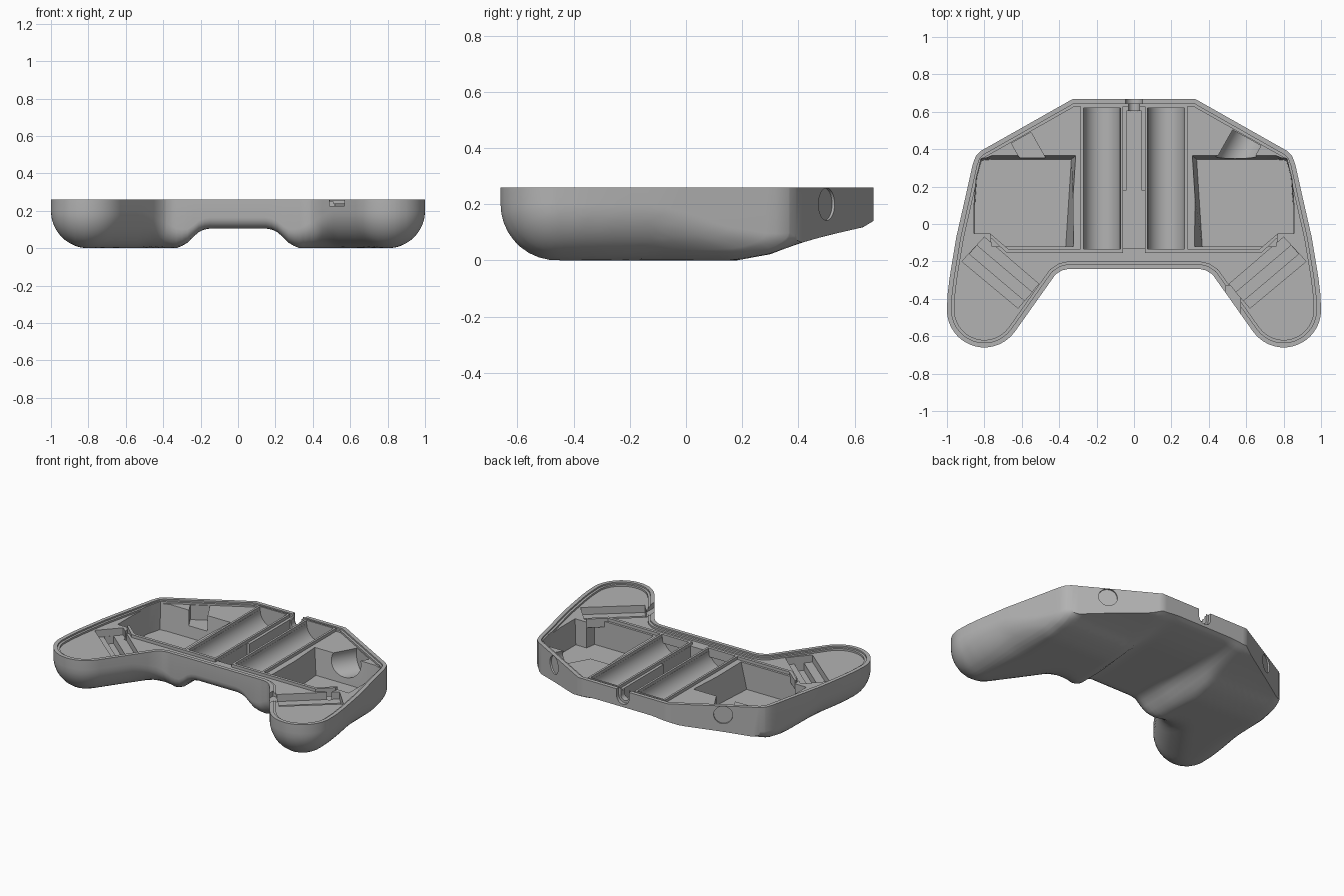
import bpy, bmesh, math
from mathutils import Vector

cube = bpy.data.objects.get("Cube")
if cube:
    bpy.data.objects.remove(cube, do_unlink=True)

TOP = 0.26
grey = bpy.data.materials.new("plain grey plastic")
grey.use_nodes = True
grey.diffuse_color = (0.45, 0.45, 0.45, 1)
grey.node_tree.nodes["Principled BSDF"].inputs["Base Color"].default_value = grey.diffuse_color


def lerp(pts, t):
    """Piecewise linear lookup through (key, value) pairs."""
    if t <= pts[0][0]:
        return pts[0][1]
    for (a, va), (b, vb) in zip(pts, pts[1:]):
        if t <= b:
            return va + (vb - va) * (t - a) / (b - a)
    return pts[-1][1]


def finish(name, bm):
    bmesh.ops.recalc_face_normals(bm, faces=bm.faces[:])
    me = bpy.data.meshes.new(name)
    bm.to_mesh(me)
    bm.free()
    me.materials.append(grey)
    ob = bpy.data.objects.new(name, me)
    bpy.context.scene.collection.objects.link(ob)
    return ob


def prism(name, pts, z0, z1, low=None):
    """Upright prism; low gives a different outline at the bottom."""
    bm = bmesh.new()
    a = [bm.verts.new((x, y, z0)) for x, y in (low or pts)]
    b = [bm.verts.new((x, y, z1)) for x, y in pts]
    bm.faces.new(a)
    bm.faces.new(b)
    for i in range(len(a)):
        j = (i + 1) % len(a)
        bm.faces.new((a[i], a[j], b[j], b[i]))
    return finish(name, bm)


def box(name, x0, x1, y0, y1, z0, z1):
    return prism(name, [(x0, y0), (x1, y0), (x1, y1), (x0, y1)], z0, z1)


def rod(name, p, q, r, seg=32):
    p, q = Vector(p), Vector(q)
    bm = bmesh.new()
    bmesh.ops.create_cone(bm, cap_ends=True, segments=seg, radius1=r, radius2=r, depth=(q - p).length)
    rot = (q - p).to_track_quat('Z', 'Y').to_matrix()
    for v in bm.verts:
        v.co = rot @ v.co + (p + q) / 2
    return finish(name, bm)


def flip(pts, s):
    return [(s * x, y) for x, y in pts]


# Plan outline: back edge and front edge as functions of x
BACK = [(0.33, 0.667), (0.82, 0.39), (0.845, 0.365), (0.862, 0.32), (0.9, 0.15),
        (0.95, -0.07), (0.985, -0.28), (0.997, -0.38), (1, -0.46)]


def y_back(x):
    return lerp(BACK, x)


def y_front(x):
    if x > 0.637:
        return -0.46 - math.sqrt(max(0, 0.04 - (x - 0.8) ** 2))
    return lerp([(0.35, -0.24), (0.385, -0.248), (0.42, -0.27), (0.637, -0.576)], x)


half = sorted({round(i * 0.03, 3) for i in range(31)} | {0.33, 0.35, 0.385, 0.42, 0.637, 0.82, 0.845, 0.862}
              | {round(0.9 + 0.1 * math.sin(k * math.pi / 24), 4) for k in range(1, 13)})
xs = [-x for x in reversed(half[1:])] + half
round_edge = [Vector(p) for p in BACK[1:]] + [Vector((x, y_front(x))) for x in reversed(half)]


def edge_distance(p):
    best = 9
    for a, b in zip(round_edge, round_edge[1:]):
        ab = b - a
        if ab.length < 1e-6:
            continue
        t = min(1, max(0, (p - a).dot(ab) / ab.dot(ab)))
        best = min(best, (p - a - ab * t).length)
    return best


def underside(x, y):
    """Arch under the middle, rise to the back, rounded outer edge."""
    x = abs(x)
    arch = lerp([(0.16, 0.105), (0.2, 0.095), (0.24, 0.06), (0.28, 0.02), (0.33, 0)], x / (1 + 0.4 * max(0, y)))
    rise = lerp([(0.18, 0), (0.3, 0.022), (0.4, 0.06), (0.5, 0.088), (0.63, 0.118), (0.667, 0.14)], y)
    base = (arch ** 4 + rise ** 4) ** 0.25
    r = min(lerp([(0.25, 0.06), (0.5, 0.2)], x), lerp([(-0.1, 0.2), (0.4, 0.04)], y))
    g = max(0, r - edge_distance(Vector((x, y))))
    return base + r - math.sqrt(r * r - g * g)


# Main body: solid between the underside grid and the flat top
ROWS = 30
bm = bmesh.new()
cols = []
for x in xs:
    f, b = y_front(abs(x)), y_back(abs(x))
    if b - f < 1e-4:
        cols.append([bm.verts.new((x, f, underside(x, f)))] * (ROWS + 1))
        continue
    col = []
    for j in range(ROWS + 1):
        y = f + (b - f) * (1 - math.cos(math.pi * j / ROWS)) / 2
        col.append(bm.verts.new((x, y, underside(x, y))))
    cols.append(col)
for c, d in zip(cols, cols[1:]):
    for j in range(ROWS):
        quad = list(dict.fromkeys((c[j], d[j], d[j + 1], c[j + 1])))
        if len(quad) > 2:
            bm.faces.new(quad)
loop = [c[0] for c in cols] + [c[-1] for c in reversed(cols[1:-1])]
rim = [bm.verts.new((v.co.x, v.co.y, TOP)) for v in loop]
bm.faces.new(rim)
for i in range(len(loop)):
    j = (i + 1) % len(loop)
    bm.faces.new((loop[i], loop[j], rim[j], rim[i]))
outline = [v.co.xy for v in rim]
shell = finish("controller_shell", bm)


def inset(d):
    out = []
    n = len(outline)
    for i, p in enumerate(outline):
        e1 = (p - outline[i - 1]).normalized()
        e2 = (outline[(i + 1) % n] - p).normalized()
        m = Vector((-e1.y - e2.y, e1.x + e2.x)).normalized()
        out.append(tuple(p + m * d))
    return out


def cut(cutter):
    mod = shell.modifiers.new("cut", 'BOOLEAN')
    mod.operation, mod.solver, mod.object = 'DIFFERENCE', 'EXACT', cutter
    bpy.context.view_layer.objects.active = shell
    bpy.ops.object.modifier_apply(modifier=mod.name)
    bpy.data.objects.remove(cutter, do_unlink=True)


# Stepped lip around the rim
cut(prism("lip_cutter", inset(0.025), 0.25, 0.4))
cut(prism("floor_cutter", inset(0.04), 0.238, 0.4))

POCKET = [(0.29, 0.385), (0.76, 0.385), (0.82, 0.36), (0.845, 0.25), (0.86, 0.1), (0.86, -0.05),
          (0.77, -0.05), (0.76, -0.12), (0.285, -0.12)]
POCKET_LOW = [(0.335, 0.345), (0.76, 0.345), (0.815, 0.34), (0.84, 0.25), (0.85, 0.1), (0.85, -0.05),
              (0.77, -0.05), (0.76, -0.12), (0.365, -0.12)]
TRENCH = [(0.8, -0.07), (0.92, -0.2), (0.62, -0.45), (0.51, -0.32)]
TRENCH_LOW = [(0.84, -0.115), (0.88, -0.16), (0.585, -0.41), (0.545, -0.365)]
out = Vector((0.49, 0.87, 0))
for s in (1, -1):
    # Side pockets, handle trenches and battery troughs
    cut(prism("pocket_cutter", flip(POCKET, s), 0.065, 0.4, flip(POCKET_LOW, s)))
    cut(prism("trench_cutter", flip(TRENCH, s), 0.19, 0.4))
    cut(prism("trench_groove_cutter", flip(TRENCH_LOW, s), 0.14, 0.4))
    cut(rod("battery_cutter", (s * 0.172, -0.15, 0.235), (s * 0.172, 0.62, 0.235), 0.098, 48))
    # Jack holes through the slanted back faces, with a seat behind each
    o = Vector((s * out.x, out.y, 0))
    c = Vector((s * 0.625, 0.5, 0.2))
    cut(rod("jack_hole_cutter", c - o * 0.15, c + o * 0.1, 0.042))
    cut(rod("jack_recess_cutter", c - o * 0.01, c + o * 0.1, 0.058))
    if s > 0:
        cut(rod("jack_seat_cutter", c - o * 0.22, c - o * 0.045, 0.095))
    else:
        side = Vector((o.y, -o.x, 0)) * 0.06
        a, b = c - o * 0.2, c - o * 0.045
        cut(prism("jack_slot_cutter", [tuple(p.xy) for p in (a - side, a + side, b + side, b - side)], 0.14, 0.4))
    # Screw holes with wide counterbores underneath
    for x, y in ((0.8, -0.4), (0.4, 0.45)):
        cut(rod("screw_cutter", (s * x, y, -0.1), (s * x, y, 0.4), 0.013, 16))
        cut(rod("counterbore_cutter", (s * x, y, -0.1), (s * x, y, 0.2), 0.028, 24))

# Middle wire channel, cable notch in the back and small notch in one handle
cut(box("channel_cutter", -0.04, 0.04, -0.13, 0.605, 0.16, 0.4))
cut(box("channel_wide_cutter", -0.058, 0.058, -0.13, 0.18, 0.16, 0.4))
cut(rod("cable_cutter", (0, 0.59, 0.215), (0, 0.8, 0.215), 0.03))
cut(rod("cable_recess_cutter", (0, 0.645, 0.215), (0, 0.8, 0.215), 0.046))
cut(box("cable_slot_cutter", -0.03, 0.03, 0.59, 0.8, 0.215, 0.4))
cut(box("cable_recess_slot_cutter", -0.046, 0.046, 0.645, 0.8, 0.215, 0.4))
cut(box("handle_notch_cutter", 0.49, 0.57, -0.52, -0.33, 0.225, 0.4))

# Raised walls around the batteries and a rib along the front
for s, side in ((1, "left"), (-1, "right")):
    for x in (0.066, 0.278):
        box(side + "_battery_wall", s * x - 0.007, s * x + 0.007, -0.15, 0.62, 0.2, TOP - 0.002)
    box(side + "_battery_end_wall", s * 0.172 - 0.113, s * 0.172 + 0.113, 0.62, 0.632, 0.2, TOP - 0.002)
    prism(side + "_front_rib", flip([(0.06, -0.155), (0.68, -0.155), (0.77, -0.07), (0.77, -0.05),
                                     (0.67, -0.135), (0.06, -0.135)], s), 0.2, TOP - 0.002)

bpy.ops.object.select_all(action='DESELECT')
shell.select_set(True)
bpy.context.view_layer.objects.active = shell
bpy.ops.object.shade_smooth_by_angle(angle=math.radians(32))
